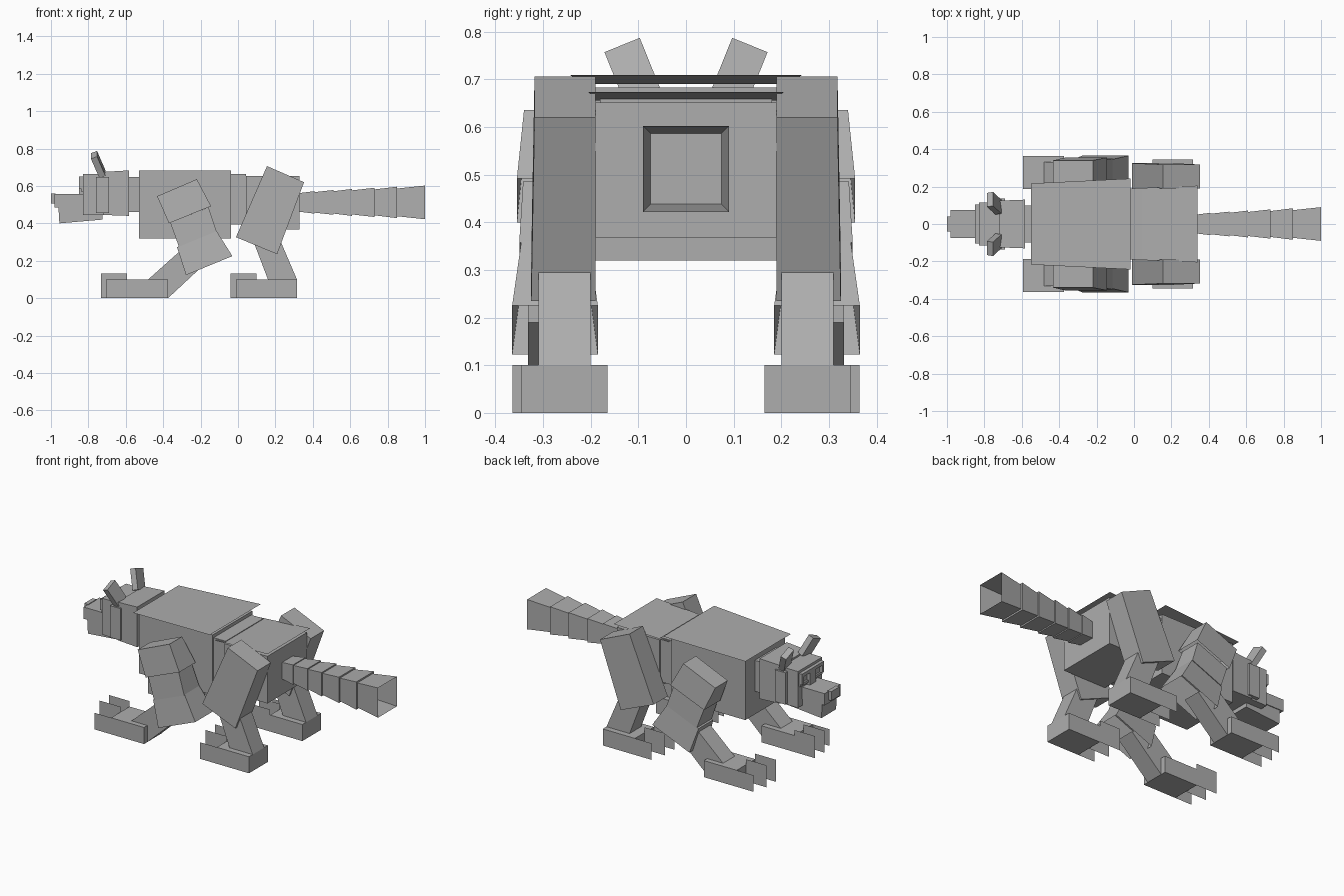
import bpy, bmesh, math
from mathutils import Matrix, Vector

cube = bpy.data.objects.get("Cube")
if cube:
    bpy.data.objects.remove(cube, do_unlink=True)

grey = bpy.data.materials.new("plain grey")
grey.use_nodes = True
COLOUR = (0.42, 0.42, 0.42, 1)
grey.diffuse_color = COLOUR
grey.node_tree.nodes["Principled BSDF"].inputs["Base Color"].default_value = COLOUR


def add_object(name, bm):
    mesh = bpy.data.meshes.new(name)
    bm.to_mesh(mesh)
    bm.free()
    mesh.materials.append(grey)
    obj = bpy.data.objects.new(name, mesh)
    bpy.context.collection.objects.link(obj)
    return obj


def segment(name, start, end, y_start, y_end=None, open_end=False):
    """Tapered block between two end edges in (x, z), each with its own y range."""
    bm = bmesh.new()
    rings = []
    for (a, b), (y0, y1) in ((start, y_start), (end, y_end or y_start)):
        rings.append([bm.verts.new((p[0], y, p[1]))
                      for p, y in ((a, y0), (b, y0), (b, y1), (a, y1))])
    first, last = rings
    bm.faces.new(first)
    if not open_end:
        bm.faces.new(last[::-1])
    for i in range(4):
        j = (i + 1) % 4
        bm.faces.new((first[j], first[i], last[i], last[j]))
    bmesh.ops.recalc_face_normals(bm, faces=bm.faces)
    return add_object(name, bm)


def block(name, x, y, z):
    return segment(name, ((x[0], z[0]), (x[0], z[1])), ((x[1], z[0]), (x[1], z[1])), y)


def sheet(name, points):
    bm = bmesh.new()
    bm.faces.new([bm.verts.new(p) for p in points])
    return add_object(name, bm)


def half(w):
    return (-w, w)


# Torso
block("chest", (-.53, -.037), half(.19), (.32, .683))
block("waist", (-.037, .043), half(.18), (.395, .663))
block("hips", (.043, .33), half(.19), (.367, .652))

# Loose back sheets, rising towards the tail
for name, x0, x1, w0, w1, z0, z1 in (
        ("chest_back_sheet", -.55, -.018, .217, .243, .69, .709),
        ("hip_back_sheet", -.018, .34, .19, .205, .656, .674)):
    sheet(name, ((x0, -w0, z0), (x1, -w1, z1), (x1, w1, z1), (x0, w0, z0)))

# Tail, flaring in steps to an open tip
TAIL_Z = .512
stations = (.33, .41, .51, .61, .73, .85, 1.0)
for i, (x0, x1) in enumerate(zip(stations, stations[1:])):
    w0, w1 = .05 + i * .0048, .06 + i * .006
    segment(f"tail_{i + 1}",
            ((x0, TAIL_Z - w0), (x0, TAIL_Z + w0)),
            ((x1, TAIL_Z - w1), (x1, TAIL_Z + w1)),
            half(w0), half(w1), open_end=(i == len(stations) - 2))

# Head
block("neck", (-.583, -.53), half(.10), (.46, .647))
segment("mane", ((-.72, .445), (-.72, .675)), ((-.583, .44), (-.583, .683)), half(.125), half(.13))
block("head", (-.83, -.72), half(.115), (.445, .665))
block("upper_snout", (-.98, -.83), half(.075), (.485, .556))
segment("lower_jaw", ((-.955, .40), (-.96, .485)), ((-.725, .42), (-.725, .485)), half(.07))
block("nose", (-1.0, -.975), half(.04), (.505, .56))
block("brow", (-.85, -.80), half(.105), (.63, .65))
block("nose_bridge", (-.85, -.82), half(.03), (.556, .63))


def ear(name, side):
    bm = bmesh.new()
    bmesh.ops.create_cube(bm, size=1)
    bmesh.ops.scale(bm, vec=(.035, .08, .12), verts=bm.verts)
    bmesh.ops.translate(bm, vec=(0, 0, .06), verts=bm.verts)
    turn = Matrix.Rotation(math.radians(-22 * side), 4, 'X') @ Matrix.Rotation(math.radians(-22), 4, 'Y')
    bmesh.ops.transform(bm, matrix=Matrix.Translation((-.725, .09 * side, .663)) @ turn, verts=bm.verts)
    add_object(name, bm)


def foot(name, x0, x1, inner, outer, side):
    block(name, (x0, x1), (side * inner, side * outer), (0, .1))
    # Three upright toe sheets; the outer one is shorter
    for i, (y, reach, top) in enumerate(((inner, .139, .133),
                                         ((inner + outer) / 2, .139, .133),
                                         (outer, .112, .1))):
        sheet(f"{name}_toe_{i + 1}", [Vector((x, side * y, z)) for x, z in
              ((x0 - reach, 0), (x0, 0), (x0, top), (x0 - reach, top))])


for side, tag in ((-1, "near"), (1, "far")):
    def limb(name, start, end, y_start, y_end, open_end=False):
        segment(f"{name}_{tag}", start, end, [side * y for y in y_start],
                [side * y for y in y_end], open_end)

    # Face details
    ear(f"ear_{tag}", side)
    block(f"cheek_{tag}", (-.76, -.69), (side * .115, side * .137), (.455, .647))
    block(f"eye_corner_{tag}", (-.85, -.81), (side * .088, side * .105), (.585, .63))
    block(f"eye_rim_{tag}", (-.84, -.82), (side * .03, side * .105), (.57, .585))

    # Front leg: flared sleeves over a slanted shin
    limb("front_upper_leg", ((-.433, .545), (-.22, .636)), ((-.369, .40), (-.144, .492)),
         (.22, .34), (.2, .355), True)
    limb("front_middle_leg", ((-.362, .403), (-.158, .486)), ((-.316, .275), (-.115, .358)),
         (.215, .342), (.205, .35))
    limb("front_lower_leg", ((-.326, .273), (-.118, .364)), ((-.278, .123), (-.03, .225)),
         (.205, .345), (.185, .365), True)
    limb("front_shin", ((-.29, .27), (-.17, .19)), ((-.48, .1), (-.374, 0)),
         (.22, .332), (.22, .332))
    foot(f"front_foot_{tag}", -.594, -.374, .187, .364, side)

    # Rear leg
    limb("thigh", ((.155, .706), (.353, .62)), ((-.011, .326), (.209, .235)),
         (.19, .318), (.19, .325))
    limb("rear_shin", ((.08, .31), (.225, .31)), ((.16, .1), (.315, .1)),
         (.2, .31), (.2, .31))
    foot(f"rear_foot_{tag}", .10, .315, .165, .345, side)
